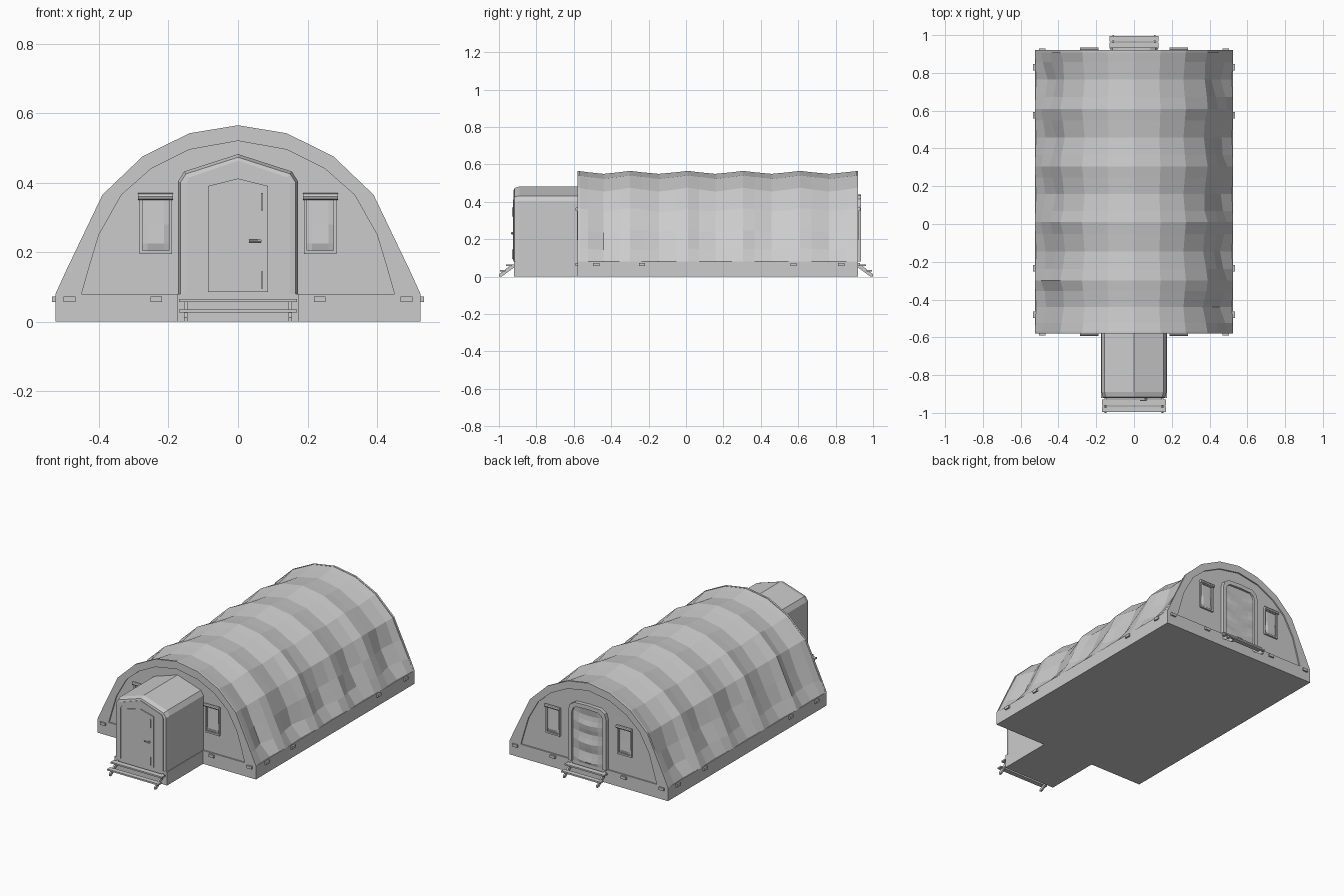
import bpy, bmesh, math, random
from mathutils import Vector

if "Cube" in bpy.data.objects:
    bpy.data.objects.remove(bpy.data.objects["Cube"])
random.seed(4)


def make(name, verts, faces):
    me = bpy.data.meshes.new(name)
    bm = bmesh.new()
    vs = [bm.verts.new(v) for v in verts]
    for f in faces:
        bm.faces.new([vs[i] for i in f])
    bmesh.ops.recalc_face_normals(bm, faces=bm.faces)
    bm.to_mesh(me)
    bm.free()
    ob = bpy.data.objects.new(name, me)
    bpy.context.collection.objects.link(ob)
    return ob


def loft(name, rows, closed=False, wrap=False, caps=False):
    """Skin a list of point rows; wrap joins last row to first."""
    n, m = len(rows[0]), len(rows)
    faces = []
    for r in range(m if wrap else m - 1):
        for i in range(n if closed else n - 1):
            a, b, s = r * n, ((r + 1) % m) * n, (i + 1) % n
            faces.append((a + i, a + s, b + s, b + i))
    if caps:
        faces += [tuple(range(n)), tuple(range((m - 1) * n, m * n))]
    return make(name, [p for r in rows for p in r], faces)


def box(name, x0, x1, y0, y1, z0, z1):
    return loft(name, [[(x0, y0, z), (x1, y0, z), (x1, y1, z), (x0, y1, z)]
                       for z in (z0, z1)], True, caps=True)


def at(prof, y):
    return [(x, y, z) for x, z in prof]


def mirror(half):
    """Half profile from right foot up to the ridge, made whole."""
    return half + [(-x, z) for x, z in reversed(half[:-1])]


def prism(name, prof, y0, y1):
    return loft(name, [at(prof, y0), at(prof, y1)], True, caps=True)


def band(name, outer, inner, y0, y1, closed=False):
    """Frame between two outlines with depth from y0 to y1."""
    return loft(name, [at(outer, y0), at(outer, y1), at(inner, y1), at(inner, y0)],
                closed, wrap=True)


def rod(name, a, b, r, n=8):
    a, b = Vector(a), Vector(b)
    d = (b - a).normalized()
    u = d.orthogonal().normalized()
    v = d.cross(u)
    ring = [u * math.cos(t * math.tau / n) * r + v * math.sin(t * math.tau / n) * r for t in range(n)]
    return loft(name, [[p + c for c in ring] for p in (a, b)], True, caps=True)


def rect(cx, w, z0, z1):
    return [(cx - w, z0), (cx + w, z0), (cx + w, z1), (cx - w, z1)]


FRONT, BACK, FLOOR = -0.58, 0.92, 0.08

# Floor slab with porch tongue
plan = [(-.525, BACK), (-.525, FRONT), (-.175, FRONT), (-.175, -.92),
        (.175, -.92), (.175, FRONT), (.525, FRONT), (.525, BACK)]
loft("floor_slab", [[(x, y, z) for x, y in plan] for z in (0, FLOOR)], True, caps=True)

# Fabric cover: arch rows, taut on the ribs and sagging between them
arch = mirror([(.525, .08), (.493, .15), (.445, .25), (.39, .365), (.275, .475), (.14, .542), (0, .565)])
ribs = [-.58, -.3, .01, .305, .61, .92]
rows = []
for k, y in enumerate(ribs):
    steps = [(0, 0)]
    if k < len(ribs) - 1:
        steps += [(.2, .45), (.5, 1), (.8, .45)]
    for t, sag in steps:
        yy = y + t * ((ribs[k + 1] - y) if t else 0)
        row = []
        for x, z in arch:
            side = abs(x) / .525
            d = sag * (.016 + .016 * side) * (0.2 if z < .1 else 1)
            if sag and .1 < z < .4:
                d += random.uniform(-.008, .01)
            v = Vector((x, z - .05))
            v *= 1 - d / v.length
            row.append((v.x, yy, max(v.y + .05, FLOOR)))
        rows.append(row)
loft("fabric_cover", rows)

# End walls, arch borders and windows at both ends
inner = mirror([(.45, .08), (.43, .15), (.40, .25), (.335, .365), (.25, .44), (.14, .495), (0, .52)])
for end, y, d in (("front", FRONT, -1), ("back", BACK, 1)):
    band(end + "_arch_border", arch, inner, y, y - d * .012)
    prism(end + "_end_wall", inner, y - d * .008, y - d * .014)
    for s in (-1, 1):
        cx = s * .237
        band(end + "_window_frame", rect(cx, .047, .195, .36), rect(cx, .038, .205, .35),
             y - d * .01, y + d * .003, True)
        # Window film bellies out near the bottom
        film = [[(cx + s2 * .04, y - d * .006 + d * b * (abs(s2) < 1), z) for s2 in (-1, -.6, .6, 1)]
                for z, b in ((.2, 0), (.225, .008), (.28, .004), (.355, 0))]
        loft(end + "_window_film", film)
        rod(end + "_window_roll", (cx - .05, y + d * .004, .36), (cx + .05, y + d * .004, .36), .01)

# Entrance porch with chamfered front
full = mirror([(.172, .08), (.172, .405), (.155, .432), (0, .482)])
small = mirror([(.15, .08), (.15, .395), (.14, .415), (0, .463)])
lip = mirror([(.166, .08), (.166, .4), (.15, .425), (0, .473)])
loft("porch_body", [at(full, FRONT + .01), at(full, -.89), at(lip, -.917), at(small, -.92)],
     True, caps=True)
band("porch_frame", small, mirror([(.13, .08), (.13, .385), (.122, .4), (0, .45)]), -.915, -.923)

# Porch door, hinges and handle
prism("front_door", mirror([(.087, .085), (.087, .39), (0, .412)]), -.915, -.925)
for z in (.115, .34):
    box("door_hinge", .066, .072, -.93, -.924, z - .02, z + .03)
rod("handle_stem", (.062, -.92, .232), (.062, -.934, .232), .006)
rod("handle_lever", (.066, -.933, .232), (.032, -.933, .232), .004)

# Back doorway: rounded frame, draped curtain
door_out = mirror([(.125, .08), (.125, .38), (.115, .415), (.085, .434), (0, .438)])
door_in = mirror([(.102, .08), (.102, .375), (.094, .398), (.075, .41), (0, .414)])
band("back_door_frame", door_out, door_in, BACK - .01, BACK + .015)
drape = []
for i in range(13):
    z = .08 + .33 * i / 12
    w = .104 if i < 12 else .085
    drape.append([(w * u, BACK + .003 + .006 * math.sin(i * 1.6) * (1 - u * u), z - .015 * (1 - u * u) * (0 < i < 12))
                  for u in (-1, -.6, -.2, .2, .6, 1)])
loft("door_curtain", drape)

# Steps: two treads on sloping stringers
for end, y, d, w in (("front", -.92, -1, .17), ("back", .92, 1, .13)):
    for n, (o0, o1, z) in enumerate(((.01, .042, .056), (.045, .074, .026))):
        box(f"{end}_step_tread_{n + 1}", -w, w, *sorted((y + d * o0, y + d * o1)), z, z + .009)
    for s in (-1, 1):
        x = s * (w - .02)
        prof = [(0, .065), (.012, .065), (.08, .012), (.08, 0), (.066, 0), (0, .048)]
        loft(end + "_step_stringer", [[(x + e, y + d * a, z) for a, z in prof] for e in (-.005, .005)],
             True, caps=True)

# Clips around the slab edge
for s in (-1, 1):
    for x in (.235, .485):
        box("front_clip", s * x - .017, s * x + .017, FRONT - .01, FRONT, .057, .073)
        box("back_clip", s * x - .017, s * x + .017, BACK, BACK + .01, .057, .073)
    for y in (-.48, -.235, .575, .83):
        box("side_clip", *sorted((s * .525, s * .535)), y - .017, y + .017, .057, .073)
